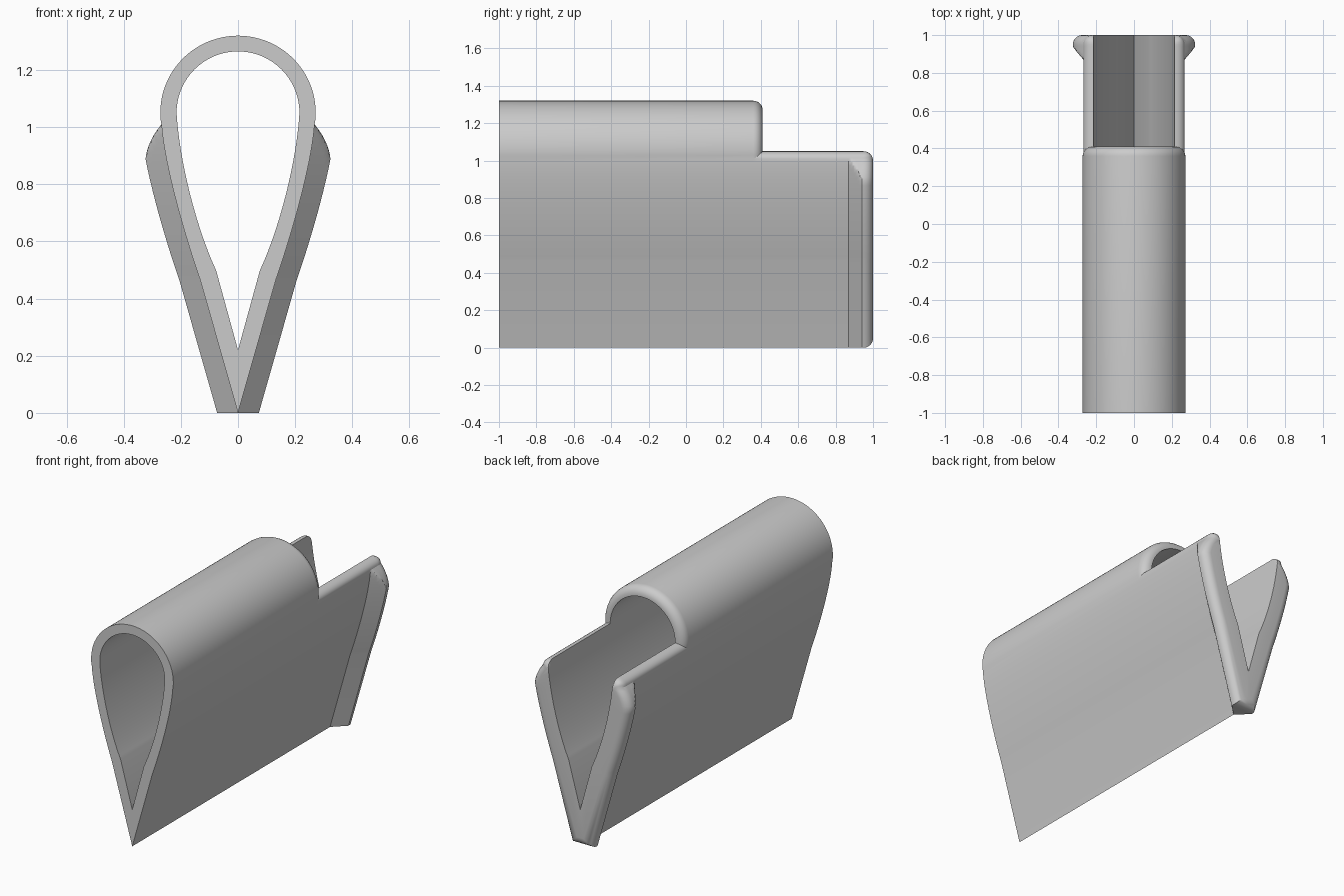
import bpy, bmesh
from math import sin, cos, pi, asin
from mathutils import Vector
from mathutils.geometry import interpolate_bezier

cube = bpy.data.objects.get("Cube")
if cube:
    bpy.data.objects.remove(cube)

RIM, SPLIT, ROUND = 1.05, 1.01, 0.05      # rim height, start of rim rounding, edge radius
NOTCH, FLARE = 0.41, 0.87                 # where the arch ends and the flare begins
STEPS = 6
quarter = [i * pi / 2 / STEPS for i in range(STEPS + 1)]


def curve(*pts):
    return [(p.x, p.y) for p in interpolate_bezier(*[Vector(p).to_3d() for p in pts], 25)]


# Half profiles (x, z), paired point by point: side wall, then the arch over it
outer_side = [(0, 0), (0, 0)] + curve((0.133, 0.467), (0.19, 0.63), (0.258, 0.87), (0.268, SPLIT))
inner_side = [(0, 0.22), (0, 0.22)] + curve((0.077, 0.5), (0.145, 0.645), (0.205, 0.88), (0.215, RIM))


def arc(radius_x, radius_z, start, count=24):
    angles = [start + (pi / 2 - start) * i / count for i in range(count + 1)]
    return [(radius_x * cos(a), RIM + radius_z * sin(a)) for a in angles]


outer_arch = [outer_side[-1]] + arc(0.272, 0.27, -asin(0.04 / 0.27))[1:]
inner_arch = arc(0.215, 0.215, 0)
for arch in (outer_arch, inner_arch):
    arch[-1] = (0, arch[-1][1])

# Rounded outer edge of the open rim, running from the outer wall to the inner wall
rim = [(0.215 + 0.053 * cos(a), SPLIT + 0.04 * sin(a)) for a in quarter]

bm = bmesh.new()


def row(profile, y):
    return [bm.verts.new((x, y, z)) for x, z in profile]


def loft(rows):
    for a, b in zip(rows, rows[1:]):
        for i in range(len(a) - 1):
            bm.faces.new((a[i], a[i + 1], b[i + 1], b[i]))


def flared(profile, offset):
    """Push the wall outward, limited by the rounded shoulder of the flare."""
    out = []
    for i, (x, z) in enumerate(profile):
        if i and offset:
            shoulder = 0.325 - 0.057 * (max(0, z - 0.87) / 0.14) ** 2
            x = max(x, min(x + offset, shoulder))
        out.append((x, z))
    return out


def inset(profile, r, least=0):
    return [(max(least, x - r), min(max(z, r), RIM - r)) for x, z in profile]


# Stations along the length: y, flare offset, end rounding
stations = [(-1, 0, 0), (NOTCH - ROUND, 0, 0), (NOTCH, 0, 0)]
stations += [(FLARE + 0.07 * i / 8, 0.073 * i / 8, 0) for i in range(9)]
stations += [(1 - ROUND + ROUND * sin(a), 0.073, ROUND * (1 - cos(a))) for a in quarter]

# Side walls with the flared back end
outer_rows = [row(inset(flared(outer_side, f), r), y) for y, f, r in stations]
inner_rows = [row([(x, min(z, RIM - r)) for x, z in inner_side], y) for y, f, r in stations]
loft(outer_rows)
loft(inner_rows)
rim_rows = [row(inset(rim, r, 0.215), y) for y, f, r in stations[1:]]
loft(rim_rows)
loft([outer_rows[0], inner_rows[0]])
loft([outer_rows[-1], inner_rows[-1]])

# Arch with a rounded edge at the notch
arch_rows = [row(outer_arch, -1)]
arch_inner = [row(inner_arch, -1)]
for a in quarter:
    t = 0.9 * (1 - cos(a))
    blend = [(p[0] + (q[0] - p[0]) * t, p[1] + (q[1] - p[1]) * t)
             for p, q in zip(outer_arch, inner_arch)]
    y = NOTCH - ROUND + ROUND * sin(a)
    arch_rows.append(row(blend, y))
    arch_inner.append(row(inner_arch, y))
loft(arch_rows)
loft(arch_inner)
loft([arch_rows[0], arch_inner[0]])
loft([arch_rows[-1], arch_inner[-1]])

# Weld the half, mirror it and finish the mesh
bmesh.ops.remove_doubles(bm, verts=bm.verts, dist=0.0002)
bmesh.ops.dissolve_degenerate(bm, edges=bm.edges, dist=0.0002)
bmesh.ops.mirror(bm, geom=bm.verts[:] + bm.edges[:] + bm.faces[:], axis='X', merge_dist=0.0002)
bmesh.ops.remove_doubles(bm, verts=bm.verts, dist=0.0002)
bmesh.ops.recalc_face_normals(bm, faces=bm.faces)

mesh = bpy.data.meshes.new("teardrop_clip")
bm.to_mesh(mesh)
bm.free()
clip = bpy.data.objects.new("teardrop_clip", mesh)
bpy.context.collection.objects.link(clip)
bpy.ops.object.select_all(action='DESELECT')
clip.select_set(True)
bpy.context.view_layer.objects.active = clip
bpy.ops.object.shade_smooth_by_angle(angle=pi / 7)
